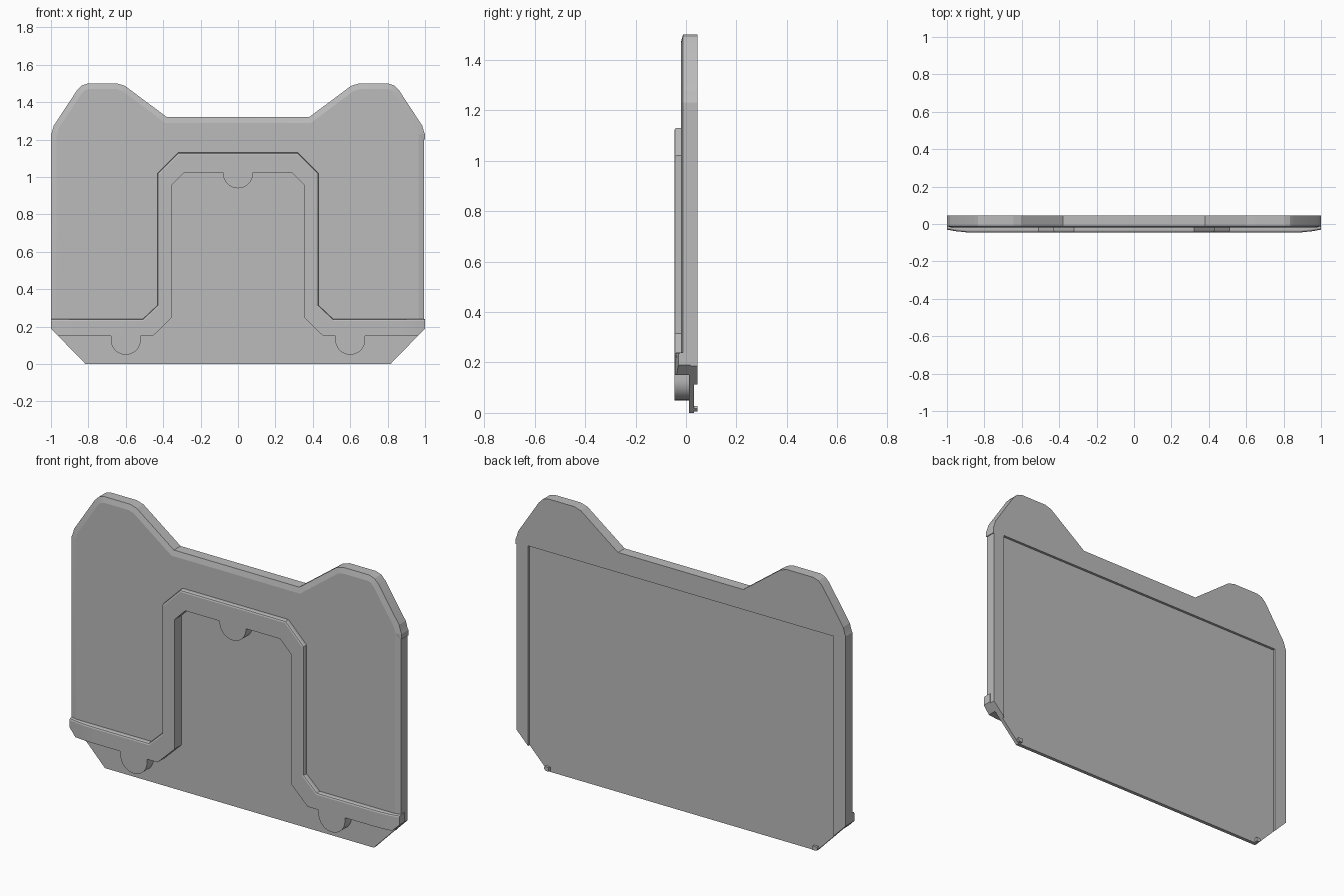
import bpy
import bmesh
from math import sin, cos, pi, radians

if "Cube" in bpy.data.objects:
    bpy.data.objects.remove(bpy.data.objects["Cube"], do_unlink=True)

grey = bpy.data.materials.new("plain grey")
grey.use_nodes = True
colour = (0.5, 0.5, 0.5, 1)
grey.diffuse_color = colour
grey.node_tree.nodes["Principled BSDF"].inputs["Base Color"].default_value = colour

FLOOR, RECESS, BACK = 0.012, 0.032, 0.046
FACE, BAND = -0.02, -0.046


def mirrored(half):
    """Close a right-hand path with its mirror image."""
    return half + [(-x, z) for x, z in reversed(half)]


def extrusion(points, y0, y1):
    """Solid from an x-z outline; returns the mesh and its front face."""
    bm = bmesh.new()
    front = bm.faces.new([bm.verts.new((x, y0, z)) for x, z in points])
    back = bm.faces.new([bm.verts.new((x, y1, z)) for x, z in points])
    n = len(points)
    for i in range(n):
        j = (i + 1) % n
        bm.faces.new((front.verts[i], front.verts[j], back.verts[j], back.verts[i]))
    bmesh.ops.recalc_face_normals(bm, faces=bm.faces)
    return bm, front


def make_object(name, bm):
    mesh = bpy.data.meshes.new(name)
    bm.to_mesh(mesh)
    bm.free()
    mesh.materials.append(grey)
    obj = bpy.data.objects.new(name, mesh)
    bpy.context.collection.objects.link(obj)
    return obj


def activate(obj):
    bpy.ops.object.select_all(action="DESELECT")
    obj.select_set(True)
    bpy.context.view_layer.objects.active = obj


def cut(obj, points, y0, y1):
    cutter = make_object("cutter", extrusion(points, y0, y1)[0])
    cutter.hide_render = True
    mod = obj.modifiers.new("cut", "BOOLEAN")
    mod.operation, mod.solver, mod.object = "DIFFERENCE", "EXACT", cutter
    activate(obj)
    bpy.ops.object.modifier_apply(modifier=mod.name)
    bpy.data.objects.remove(cutter, do_unlink=True)


def half_disc(cx, cz, top, r=0.08, steps=20):
    """Rounded tab outline hanging below a straight edge, right to left."""
    arc = [(cx + r * cos(pi * i / steps), cz - r * sin(pi * i / steps))
           for i in range(steps + 1)]
    return [(cx + r, top)] + arc + [(cx - r, top)]


# Plate with two raised shoulders and clipped lower corners
top = [(0.995, 1.24), (0.985, 1.275), (0.86, 1.465), (0.835, 1.49), (0.805, 1.5),
       (0.645, 1.5), (0.605, 1.488), (0.38, 1.32)]
right = [(0.815, 0), (0.995, 0.185), (0.995, 1.2), (1, 1.2), (1, 1.23)] + top
left = [(0.815, 0), (1, 0.19), (1, 1.23)] + top
outline = right + [(-x, z) for x, z in reversed(left)]
bm, front = extrusion(outline, FACE + 0.008, BACK)
bmesh.ops.inset_region(bm, faces=[front], thickness=0.03, depth=0.008,
                       use_even_offset=True)
plate = make_object("plate", bm)

# Sunken front area below the band, and the shallow recess behind
arch = [(1.1, -0.1), (1.1, 0.2), (0.48, 0.2), (0.395, 0.285), (0.395, 0.985), (0.31, 1.075)]
cut(plate, mirrored(arch), -0.1, FLOOR)
cut(plate, mirrored([(0.925, -0.1), (0.925, 1.21)]), RECESS, 0.1)

# Raised band with hanging tabs
outer = [(1, 0.24), (0.51, 0.24), (0.43, 0.315), (0.43, 1.02), (0.32, 1.13)]
inner = ([(1, 0.19), (0.96, 0.15)] + half_disc(0.6, 0.13, 0.15)
         + [(0.455, 0.15), (0.352, 0.25), (0.352, 0.96), (0.287, 1.025)])
outer_loop = mirrored(outer)
inner_loop = (inner + half_disc(0, 1.02, 1.025)
              + [(-x, z) for x, z in reversed(inner)])
bm, front = extrusion(outer_loop + inner_loop[::-1], BAND, FLOOR + 0.006)
rim_verts = set(list(front.verts)[:len(outer_loop)])
rim = [e for e in front.edges if set(e.verts) <= rim_verts]
bmesh.ops.bevel(bm, geom=rim, offset=0.01, segments=2, profile=0.5, affect="EDGES")

# Band ends curve back toward the plate edges
for side in (-1, 1):
    for x in (0.85, 0.9, 0.95):
        bmesh.ops.bisect_plane(bm, geom=bm.verts[:] + bm.edges[:] + bm.faces[:],
                               plane_co=(side * x, 0, 0), plane_no=(1, 0, 0))
for v in bm.verts:
    if v.co.y < FACE and abs(v.co.x) > 0.85:
        v.co.y += 0.016 * ((abs(v.co.x) - 0.85) / 0.15) ** 2
band = make_object("raised_band", bm)

# Small retaining nubs at the lower rear corners
nubs = []
for name, s in (("left_nub", 1), ("right_nub", -1)):
    nub = [(s * 0.80, 0.006), (s * 0.818, 0.006), (s * 0.83, 0.018),
           (s * 0.825, 0.028), (s * 0.80, 0.028)]
    nubs.append(make_object(name, extrusion(nub, RECESS - 0.004, BACK)[0]))

for obj in [plate, band] + nubs:
    activate(obj)
    bpy.ops.object.shade_smooth_by_angle(angle=radians(12))
